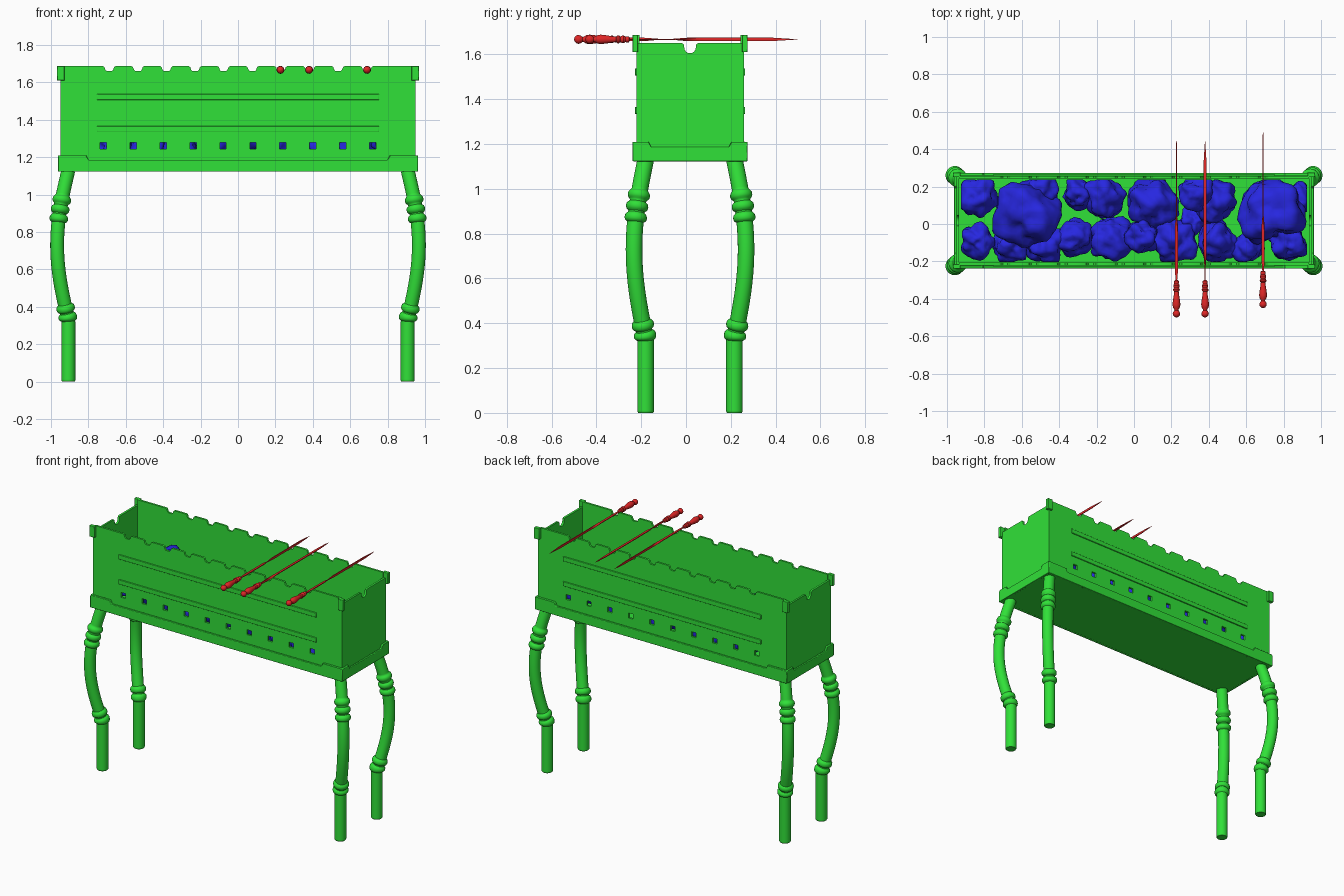
import bpy, bmesh, math, random
from mathutils import Vector, noise
from math import pi, sin, cos

if "Cube" in bpy.data.objects:
    bpy.data.objects.remove(bpy.data.objects["Cube"])

random.seed(4)
CY = 0.018  # y centre of the grill box


def material(name, rgb):
    m = bpy.data.materials.new(name)
    m.diffuse_color = (*rgb, 1)
    m.use_nodes = True
    m.node_tree.nodes["Principled BSDF"].inputs["Base Color"].default_value = m.diffuse_color
    return m


GREEN = material("green_metal", (0.03, 0.75, 0.04))
RED = material("red_skewer", (0.75, 0.02, 0.02))
BLUE = material("blue_coal", (0.02, 0.02, 0.75))


def finish(name, bm, mat, angle=35):
    bmesh.ops.recalc_face_normals(bm, faces=bm.faces)
    me = bpy.data.meshes.new(name)
    bm.to_mesh(me)
    bm.free()
    ob = bpy.data.objects.new(name, me)
    bpy.context.collection.objects.link(ob)
    me.materials.append(mat)
    bpy.ops.object.select_all(action='DESELECT')
    ob.select_set(True)
    bpy.context.view_layer.objects.active = ob
    bpy.ops.object.shade_smooth_by_angle(angle=math.radians(angle))
    return ob


def bevel(ob, width):
    mod = ob.modifiers.new("bevel", 'BEVEL')
    mod.width, mod.segments, mod.limit_method = width, 2, 'ANGLE'


def box(name, lo, hi, mat=GREEN, bev=0.003):
    bm = bmesh.new()
    bmesh.ops.create_cube(bm, size=1)
    for v in bm.verts:
        v.co = [l + (c + 0.5) * (h - l) for l, h, c in zip(lo, hi, v.co)]
    bevel(finish(name, bm, mat), bev)


def loft(name, rings, mat):
    bm = bmesh.new()
    loops = [[bm.verts.new(p) for p in r] for r in rings]
    n = len(loops[0])
    for a, b in zip(loops, loops[1:]):
        for i in range(n):
            bm.faces.new((a[i], a[(i + 1) % n], b[(i + 1) % n], b[i]))
    bm.faces.new(loops[0])
    bm.faces.new(loops[-1])
    return finish(name, bm, mat)


def plate(name, outlines, thick, loc, side=False, bev=0):
    """Flat sheet standing upright; outlines after the first are holes."""
    cu = bpy.data.curves.new(name, 'CURVE')
    cu.dimensions, cu.fill_mode, cu.extrude = '2D', 'BOTH', thick / 2
    for pts in outlines:
        sp = cu.splines.new('POLY')
        sp.points.add(len(pts) - 1)
        for p, (u, v) in zip(sp.points, pts):
            p.co = (u, v, 0, 1)
        sp.use_cyclic_u = True
    tmp = bpy.data.objects.new(name + "_tmp", cu)
    bpy.context.collection.objects.link(tmp)
    me = bpy.data.meshes.new_from_object(
        tmp.evaluated_get(bpy.context.evaluated_depsgraph_get()))
    bpy.data.objects.remove(tmp)
    bm = bmesh.new()
    bm.from_mesh(me)
    bmesh.ops.remove_doubles(bm, verts=bm.verts, dist=1e-5)
    for v in bm.verts:
        u, w, t = v.co
        v.co = (t + loc, u + CY, w) if side else (u, t + loc, w)
    ob = finish(name, bm, GREEN)
    if bev:
        bevel(ob, bev)


def square(u, v, h):
    return [(u - h, v - h), (u + h, v - h), (u + h, v + h), (u - h, v + h)]


def lip(hw, corner):
    right = [(hw, 1.123), (hw, 1.203), (hw - 0.007, 1.21),
             (hw - corner, 1.21), (hw - corner - 0.012, 1.186)]
    return [right + [(-u, v) for u, v in reversed(right)]]


# long walls with skewer notches and air holes
wall = [(-0.935, 1.13), (0.935, 1.13), (0.935, 1.687)]
for i in range(9, -1, -1):
    x = (i - 4.5) * 0.153
    wall += [(x + 0.034, 1.687), (x + 0.026, 1.682), (x + 0.02, 1.666),
             (x + 0.013, 1.66), (x - 0.013, 1.66), (x - 0.02, 1.666),
             (x - 0.026, 1.682), (x - 0.034, 1.687)]
wall.append((-0.935, 1.687))
holes = [square((i - 4.5) * 0.16, 1.262, 0.017) for i in range(10)]
for side, s in (("front", -1), ("back", 1)):
    plate(side + "_wall", [wall] + holes, 0.014, CY + s * 0.232)
    plate(side + "_tray_lip", lip(0.962, 0.15), 0.016, CY + s * 0.248, bev=0.003)
    for tag, z in (("lower", 1.35), ("upper", 1.522)):
        ys = sorted((CY + s * 0.236, CY + s * 0.246))
        box(f"{side}_{tag}_ridge", (-0.755, ys[0], z - 0.016), (0.755, ys[1], z + 0.016))
    for sx, tag in ((-1, "left"), (1, "right")):
        xs = sorted((sx * 0.928, sx * 0.968))
        ys = sorted((CY + s * 0.232, CY + s * 0.257))
        box(f"{side}_{tag}_hook", (xs[0], ys[0], 1.61), (xs[1], ys[1], 1.687))

# end walls with a rounded centre notch
end = [(-0.24, 1.13), (0.24, 1.13), (0.24, 1.65), (0.036, 1.65), (0.028, 1.645)]
end += [(0.026 * cos(a * pi / 8), 1.631 - 0.026 * sin(a * pi / 8)) for a in range(9)]
end += [(-0.028, 1.645), (-0.036, 1.65), (-0.24, 1.65)]
for s, tag in ((-1, "left"), (1, "right")):
    plate(tag + "_wall", [end], 0.014, s * 0.942, side=True)
    plate(tag + "_tray_lip", lip(0.255, 0.07), 0.014, s * 0.955, side=True, bev=0.003)
box("tray_floor", (-0.955, CY - 0.25, 1.124), (0.955, CY + 0.25, 1.145))

# bowed legs with collars
for sx, tx in ((-1, "left"), (1, "right")):
    for sy, ty in ((-1, "front"), (1, "back")):
        def centre(z):
            d = sin(pi * (z - 0.33) / 0.8) if z > 0.33 else 0
            return Vector((sx * (0.907 + 0.06 * d), CY + sy * (0.198 + 0.052 * d), z))
        n1 = Vector((-sy * 0.052, sx * 0.06, 0)).normalized()
        rings = []
        for k in range(189):
            z = k * 0.006
            r = 0.037 if k else 0.033
            for zr in (0.345, 0.392, 0.872, 0.922, 0.972):
                r += 0.013 * math.sqrt(max(0, 1 - ((z - zr) / 0.019) ** 2))
            t = (centre(z + 0.02) - centre(z - 0.02)).normalized()
            if z < 0.03:
                t = Vector((0, 0, 1))
            n2 = t.cross(n1)
            rings.append([centre(z) + r * (cos(a * pi / 12) * n1 + sin(a * pi / 12) * n2)
                          for a in range(24)])
        loft(f"{ty}_{tx}_leg", rings, GREEN)

# skewers: turned handle and flat blade with a quarter twist
HANDLE = [(0, .002), (.004, .011), (.012, .018), (.02, .02), (.03, .017), (.038, .011),
          (.044, .012), (.055, .019), (.07, .021), (.09, .019), (.12, .014), (.138, .012),
          (.143, .017), (.15, .018), (.157, .013), (.163, .016), (.172, .017), (.18, .012),
          (.187, .014), (.195, .013), (.2, .006)]
ZS = 1.667
for n, (x, y0, length, twist, start) in enumerate(
        ((0.227, -0.5, 0.955, 0.5, 0), (0.38, -0.5, 0.95, 0.32, pi / 2),
         (0.69, -0.45, 0.95, 0.45, 0)), 1):
    loft(f"skewer_{n}_handle",
         [[(x + r * cos(a * pi / 8), y0 + s, ZS + r * sin(a * pi / 8)) for a in range(16)]
          for s, r in HANDLE], RED)
    blade = []
    for k in range(41):
        s = 0.19 + (length - 0.19) * k / 40
        f = min(1, max(0, (s - twist) / 0.1 + 0.5))
        ang = start + f * pi / 2
        w = 0.0075 * min(1, (length - s) / 0.12 + 0.05, 0.4 + (s - 0.19) / 0.08)
        h = min(0.0025, w)
        blade.append([(x + u * w * cos(ang) - v * h * sin(ang), y0 + s,
                       ZS + u * w * sin(ang) + v * h * cos(ang))
                      for u, v in ((1, 1), (-1, 1), (-1, -1), (1, -1))])
    loft(f"skewer_{n}_blade", blade, RED)

# lumps of coal: x, y, radius, centre height
COALS = [(-.57, .06, .17, 1.33), (.74, .07, .17, 1.33), (-.83, .15, .1, 1.32),
         (-.84, -.09, .09, 1.27), (-.66, -.12, .09, 1.25), (-.48, -.11, .1, 1.26),
         (-.32, -.07, .095, 1.25), (-.3, .16, .085, 1.27), (-.16, .15, .105, 1.28),
         (-.12, -.08, .115, 1.26), (.1, .11, .135, 1.28), (.04, -.07, .085, 1.33),
         (.22, -.09, .115, 1.26), (.33, .17, .09, 1.36), (.31, .02, .065, 1.25),
         (.45, -.09, .105, 1.26), (.43, .12, .11, 1.29), (.6, -.13, .08, 1.25),
         (.82, -.1, .1, 1.27), (.87, .13, .085, 1.26), (-.5, .18, .09, 1.3)]
for n, (x, y, r, z) in enumerate(COALS, 1):
    bm = bmesh.new()
    bmesh.ops.create_icosphere(bm, subdivisions=4, radius=1)
    seed = Vector((random.uniform(0, 50), random.uniform(0, 50), n))
    for v in bm.verts:
        d = v.co.normalized()
        k = r * (1 + 0.4 * noise.noise(d * 1.3 + seed) + 0.15 * noise.noise(d * 3.2 + seed))
        p = d * k + Vector((x, y, z))
        v.co = (min(0.925, max(-0.925, p.x)), min(0.238, max(-0.202, p.y)), max(1.148, p.z))
    finish(f"coal_{n}", bm, BLUE, 60)
